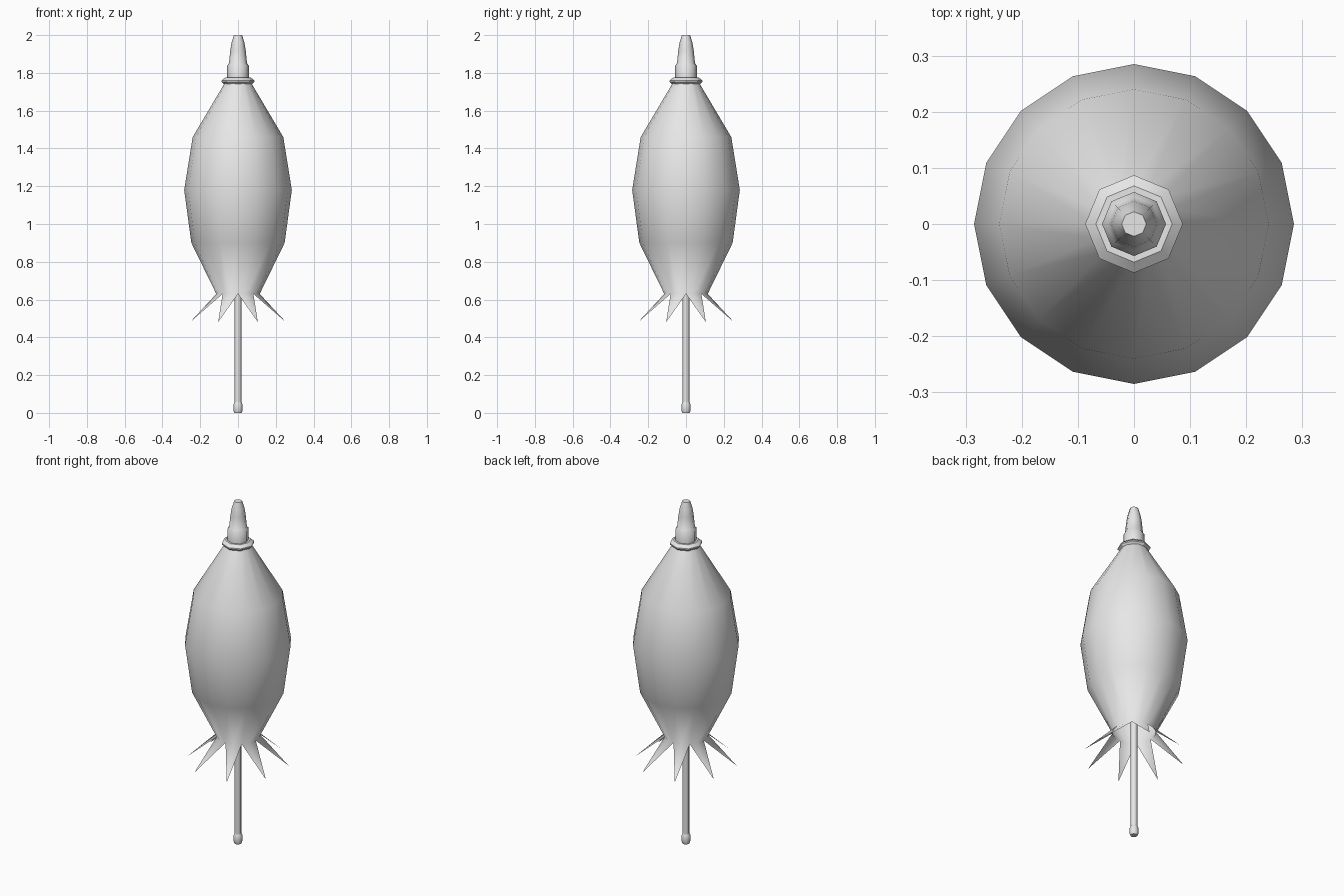
import bpy, bmesh, math

cube = bpy.data.objects.get("Cube")
if cube:
    bpy.data.objects.remove(cube)

grey = bpy.data.materials.new("plain grey")
grey.use_nodes = True
grey.diffuse_color = (0.8, 0.8, 0.8, 1)
grey.node_tree.nodes["Principled BSDF"].inputs["Base Color"].default_value = (0.8, 0.8, 0.8, 1)


def finish(name, bm, angle):
    mesh = bpy.data.meshes.new(name)
    bm.to_mesh(mesh)
    bm.free()
    obj = bpy.data.objects.new(name, mesh)
    bpy.context.collection.objects.link(obj)
    mesh.materials.append(grey)
    bpy.ops.object.select_all(action='DESELECT')
    obj.select_set(True)
    bpy.context.view_layer.objects.active = obj
    bpy.ops.object.shade_smooth_by_angle(angle=math.radians(angle))
    return obj


def polar(r, z, turn):
    return (r * math.cos(turn), r * math.sin(turn), z)


def lathe(profile, sides, caps=True):
    """Rings of (radius, height) from bottom to top, joined by quads."""
    bm = bmesh.new()
    rings = [[bm.verts.new(polar(r, z, math.tau * i / sides)) for i in range(sides)]
             for r, z in profile]
    for low, high in zip(rings, rings[1:]):
        for i in range(sides):
            j = (i + 1) % sides
            bm.faces.new((low[i], low[j], high[j], high[i]))
    if caps:
        bm.faces.new(rings[0][::-1])
        bm.faces.new(rings[-1])
    return bm, rings


# Furled canopy with eight pointed hem flaps
bm, rings = lathe([(0.115, 0.63), (0.247, 0.9), (0.285, 1.18), (0.24, 1.46), (0.068, 1.75)],
                  16, caps=False)
hem = rings[0]
for i in range(0, 16, 2):
    tip = bm.verts.new(polar(0.275, 0.48, math.tau * (i + 1) / 16))
    for a, b in ((i, i + 1), (i + 1, i + 2)):
        bm.faces.new((hem[a], tip, hem[b % 16]))
finish("canopy", bm, 100)

# Shaft with its small end knob
bm, _ = lathe([(0.018, 0.04), (0.018, 1.76)], 8)
finish("shaft", bm, 50)
bm, _ = lathe([(0.019, 0), (0.024, 0.012), (0.024, 0.045), (0.018, 0.058)], 8)
finish("shaft_knob", bm, 50)

# Collar ring that closes the canopy top
bm, _ = lathe([(0.068, 1.735), (0.087, 1.753), (0.087, 1.76), (0.068, 1.775)], 8)
finish("collar", bm, 30)

# Stepped grip tapering to a blunt end
bm, _ = lathe([(0.057, 1.77), (0.057, 1.84), (0.048, 1.85), (0.041, 1.92),
               (0.034, 1.96), (0.022, 2.0)], 8)
finish("grip", bm, 60)
